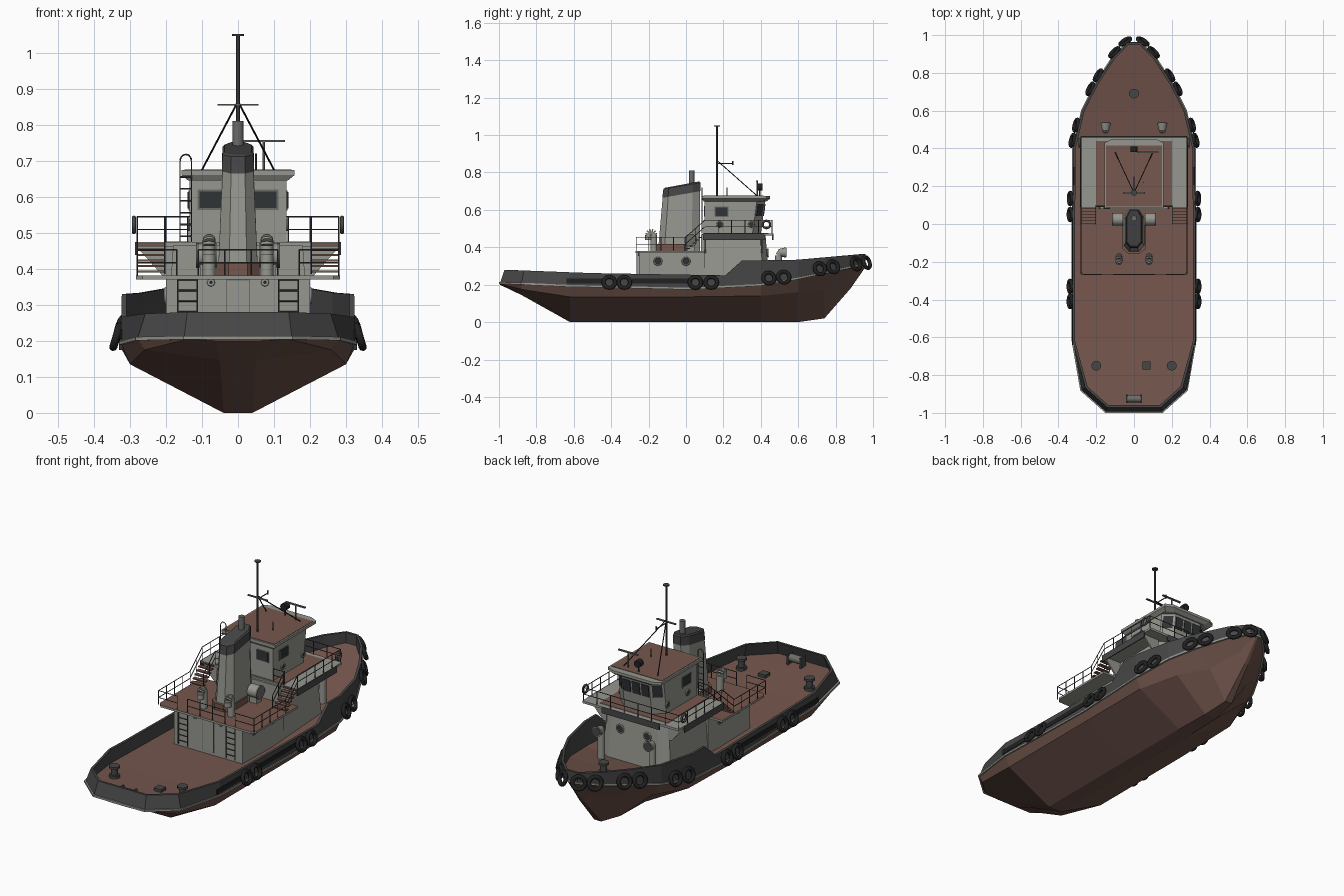
import bpy, bmesh, math
from mathutils import Vector, Matrix

if "Cube" in bpy.data.objects:
    bpy.data.objects.remove(bpy.data.objects["Cube"])

def mat(name, r, g, b):
    m = bpy.data.materials.new(name)
    m.diffuse_color = (r, g, b, 1)
    m.use_nodes = True
    m.node_tree.nodes["Principled BSDF"].inputs["Base Color"].default_value = m.diffuse_color
    return m

HULL = mat("hull brown", .15, .082, .065)
DECK = mat("deck brown", .18, .095, .075)
DARK = mat("dark grey", .062, .062, .064)
PALE = mat("pale grey", .31, .31, .28)
MID = mat("mid grey", .15, .15, .14)
BLACK = mat("rubber black", .015, .015, .015)
GLASS = mat("window glass", .03, .033, .036)

def finish(name, bm, *mats, rule=None, smooth=False):
    bmesh.ops.recalc_face_normals(bm, faces=bm.faces)
    bm.normal_update()
    for f in bm.faces:
        f.smooth = smooth and len(f.verts) == 4
        if rule:
            f.material_index = rule(f)
    me = bpy.data.meshes.new(name)
    bm.to_mesh(me)
    bm.free()
    for m in mats:
        me.materials.append(m)
    o = bpy.data.objects.new(name, me)
    bpy.context.collection.objects.link(o)
    return o

def box(name, x0, x1, y0, y1, z0, z1, *m, rule=None):
    bm = bmesh.new()
    M = Matrix.Translation(((x0+x1)/2, (y0+y1)/2, (z0+z1)/2)) @ Matrix.Diagonal((abs(x1-x0), y1-y0, z1-z0, 1))
    bmesh.ops.create_cube(bm, size=1, matrix=M)
    return finish(name, bm, *m, rule=rule)

def is_top(f):
    return int(f.normal.z > .6)

def loft(name, rings, *mats, rule=None):
    bm = bmesh.new()
    vs = [[bm.verts.new(p) for p in r] for r in rings]
    n = len(vs[0])
    for a, b in zip(vs, vs[1:]):
        for i in range(n):
            bm.faces.new((a[i], a[(i+1) % n], b[(i+1) % n], b[i]))
    bm.faces.new(vs[0])
    bm.faces.new(vs[-1])
    return finish(name, bm, *mats, rule=rule)

def tubes(name, segs, r, m, n=6, r2=None):
    bm = bmesh.new()
    for p, q in segs:
        p, q = Vector(p), Vector(q)
        M = Matrix.Translation((p+q)/2) @ (q-p).to_track_quat('Z', 'Y').to_matrix().to_4x4()
        bmesh.ops.create_cone(bm, cap_ends=True, segments=n, radius1=r, radius2=r if r2 is None else r2,
                              depth=(q-p).length, matrix=M)
    return finish(name, bm, m, smooth=n > 8)

def chain(pts):
    return list(zip(pts, pts[1:]))

def ring(name, c, axis, R, r, m, n=20, k=8):
    q = Vector(axis).to_track_quat('Z', 'Y')
    bm = bmesh.new()
    g = [[bm.verts.new(Vector(c) + q @ Vector(((R+r*math.cos(b))*math.cos(a), (R+r*math.cos(b))*math.sin(a), r*math.sin(b))))
          for b in (2*math.pi*j/k for j in range(k))] for a in (2*math.pi*i/n for i in range(n))]
    for i in range(n):
        for j in range(k):
            bm.faces.new((g[i][j], g[(i+1) % n][j], g[(i+1) % n][(j+1) % k], g[i][(j+1) % k]))
    return finish(name, bm, m, smooth=True)

def panel(name, c, u, v, w, h, m, t=.006):
    u, v = Vector(u).normalized(), Vector(v).normalized()
    M = Matrix.Translation(c) @ Matrix((u, v, u.cross(v))).transposed().to_4x4() @ Matrix.Diagonal((w, h, t, 1))
    bm = bmesh.new()
    bmesh.ops.create_cube(bm, size=1, matrix=M)
    return finish(name, bm, m)

def lerp(tab, y):
    for (a, p), (b, q) in chain(tab):
        if y <= b:
            return p + (q-p)*max(0, (y-a)/(b-a))
    return tab[-1][1]

# Hull: y, sheer half width, sheer z, chine half width, chine z, keel half width, keel z
ST = [(-.995, .15, .21, .14, .205, .06, .2), (-.88, .28, .207, .26, .175, .05, .145), (-.62, .325, .195, .3, .135, .04, 0),
      (.0, .325, .18, .3, .135, .04, 0), (.4, .322, .2, .295, .14, .04, 0), (.6, .275, .235, .22, .16, .035, 0),
      (.74, .205, .265, .12, .17, .02, .02), (.88, .115, .295, .05, .23, .01, .18), (.96, .035, .312, .015, .305, .005, .295)]
loft("hull", [[(b, y, z), (c, y, cz), (k, y, kz), (-k, y, kz), (-c, y, cz), (-b, y, z)]
              for y, b, z, c, cz, k, kz in ST], HULL, DECK, rule=is_top)
WID = [(s[0], s[1]) for s in ST]
SHEER = [(s[0], s[2]) for s in ST]
TOP = [(-1, .28), (-.5, .262), (.21, .25), (.3, .33), (.56, .33), (.96, .365)]
LEAN = [(-1, .026), (-.88, .026), (-.62, 0), (1, 0)]

# Bulwark and rubbing strake follow the deck outline; the stern leans inward
YS = sorted([s[0] for s in ST] + [-.5, .21, .3])
half = [Vector((lerp(WID, y), y)) for y in YS]
path = half + [Vector((-p.x, p.y)) for p in reversed(half)]
def normal(i):
    a, b, c = path[i-1], path[i], path[(i+1) % len(path)]
    n = sum(((Vector((d.y, -d.x)).normalized()) for d in (b-a, c-b)), Vector((0, 0)))
    return n.normalized()
def wall(name, out, inn, zlo, zhi, m, lean=0):
    bm = bmesh.new()
    rs = []
    for i, p in enumerate(path):
        n = normal(i)
        o, q, k = p+n*out, p-n*inn, n*lerp(LEAN, p.y)*lean
        a, b = zlo(p.y), zhi(p.y)
        rs.append([bm.verts.new(v) for v in ((*o, a), (*(o-k), b), (*(q-k), b), (*q, a))])
    for i in range(len(rs)):
        a, b = rs[i], rs[(i+1) % len(rs)]
        for j in range(4):
            bm.faces.new((a[j], a[(j+1) % 4], b[(j+1) % 4], b[j]))
    finish(name, bm, m)
wall("bulwark", 0, .013, lambda y: lerp(SHEER, y)-.004, lambda y: lerp(TOP, y), DARK, 1)
wall("rubbing_strake", .005, .01, lambda y: lerp(SHEER, y)-.006, lambda y: lerp(SHEER, y)+.004, PALE)

# Tyre fenders
def tyre(y, z, s, tilt=-.3):
    w = lerp(WID, y)
    d = (lerp(WID, y+.01)-lerp(WID, y-.01))/.02 if y < .95 else -1/.6
    n = Vector((1, -d, 0)).normalized()
    c = Vector((w, y, z)) + n*.013
    ring("tyre_fender", (s*c.x, c.y, c.z), (s*n.x, n.y, -tilt), .031, .0105, BLACK)
for s in (1, -1):
    for y, z in ((-.41, .212), (-.33, .212), (.05, .212), (.135, .212), (.44, .235), (.52, .24),
                 (.71, .285), (.78, .295), (.9, .31), (.955, .318)):
        tyre(y, z, s)
    for a, b in ((-.64, -.44), (-.29, .02)):
        box("freeing_port", s*.322, s*.328, a, b, .207, .232, BLACK)

# Aft deckhouse, boat deck and forward house
box("aft_deckhouse", -.2, .2, -.25, .1, .17, .372, PALE)
def plan(z, w, y0, y1, cx, cy):
    return [(-w, y0, z), (w, y0, z), (w, y1-cy, z), (w-cx, y1, z), (cx-w, y1, z), (-w, y1-cy, z)]
loft("boat_deck", [[(-.283, .1, z), (-.283, -.25, z), (-.265, -.27, z), (.265, -.27, z), (.283, -.25, z), (.283, .1, z)]
                   for z in (.37, .381)], PALE, DECK, rule=is_top)
loft("forward_house", [plan(.17, .2, .08, .45, .05, .03), plan(.465, .18, .08, .425, .05, .03)], PALE)
box("bridge_deck", -.283, .283, .09, .465, .462, .474, PALE)
box("bridge_deck_floor", -.2, .2, .096, .44, .47, .4765, PALE, DECK, rule=is_top)
for s in (1, -1):
    box("wing_fascia", s*.281, s*.286, .09, .42, .438, .474, DARK)
    for y in (.1, .4):
        loft("wing_bracket", [[(s*.18, y+d, .37), (s*.2, y+d, .37), (s*.283, y+d, .463), (s*.18, y+d, .463)] for d in (0, .008)], PALE)
    for i in range(6):
        box("stair_tread", s*.205, s*.28, .002+i*.016, .022+i*.016, .39+i*.015, .396+i*.015, DECK)
box("front_fascia", -.17, .17, .461, .467, .44, .474, DARK)

# Doors, portholes and ladders
panel("aft_door_frame", (0, -.25, .285), (1, 0, 0), (0, 0, 1), .068, .17, MID, .004)
panel("aft_door", (0, -.252, .285), (1, 0, 0), (0, 0, 1), .062, .164, PALE)
def porthole(c, ax, r=.02):
    c, ax = Vector(c), Vector(ax)
    tubes("porthole_glass", [(c-ax*.004, c+ax*.003)], r, GLASS, 16)
    ring("porthole_rim", c+ax*.002, ax, r, .004, PALE, 16, 6)
for s in (1, -1):
    porthole((s*.075, -.251, .362), (0, -1, 0), .007)
    for y in (-.15, 0):
        porthole((s*.2, y, .325), (s, 0, 0))
    for y in (.19, .36):
        porthole((s*(.136), y-.01, .522), (s, 0, 0), .014)
    porthole((s*.08, .436, .37), (0, 1, .05), .02)
    lx = s*.14
    tubes("deck_ladder", [((lx+d, -.262, .2), (lx+d, -.262, .38)) for d in (-.027, .027)] +
          [((lx-.027, -.262, .22+.03*i), (lx+.027, -.262, .22+.03*i)) for i in range(6)], .0025, DARK)

# Wheelhouse with raked front
loft("wheelhouse", [plan(.47, .135, .1, .4, .055, .045), plan(.655, .135, .1, .425, .055, .045)], PALE)
loft("wheelhouse_roof", [plan(.645, .138, .095, .43, .04, .02), plan(.66, .157, .085, .45, .04, .02),
                         plan(.674, .157, .085, .45, .04, .02)], PALE)
box("roof_top", -.149, .149, .093, .415, .67, .676, DECK)
tilt = (0, .134, .99)
for x in (-.054, 0, .054):
    panel("front_window", (x, .418, .6), (1, 0, 0), tilt, .044, .065, GLASS)
for s in (1, -1):
    panel("corner_window", (s*.1075, .3935, .6), (-s*.055, .045, 0), tilt, .05, .065, GLASS)
    panel("side_window_frame", (s*.135, .19, .59), (0, 1, 0), (0, 0, 1), .076, .056, MID)
    panel("side_window", (s*.136, .19, .59), (0, 1, 0), (0, 0, 1), .066, .046, GLASS, .008)
    panel("aft_window_frame", (s*.075, .1, .592), (1, 0, 0), (0, 0, 1), .074, .056, MID)
    panel("aft_window", (s*.075, .099, .592), (1, 0, 0), (0, 0, 1), .064, .046, GLASS, .008)

# Hooped ladder beside the wheelhouse
arc = [(-.145+.016*math.cos(a), .085, .7+.018*math.sin(a)) for a in (math.pi*i/6 for i in range(7))]
tubes("roof_ladder", chain([(-.129, .085, .475)] + arc + [(-.161, .085, .475)]) +
      [((-.161, .085, .49+.033*i), (-.129, .085, .49+.033*i)) for i in range(6)], .0022, DARK)

# Funnel with brown base, dark slanted cap and exhaust pipe
def fr(w, y0, y1, z0, z1):
    pts = [(-.45, 0), (.45, 0), (1, .15), (1, .8), (.5, 1), (-.5, 1), (-1, .8), (-1, .15)]
    return [(x*w, y0+(y1-y0)*t, z0+(z1-z0)*t) for x, t in pts]
loft("funnel_base", [fr(.06, -.16, .03, z, z) for z in (.375, .415)], DECK)
loft("funnel", [fr(.056, -.15, .075, .375, .375), fr(.043, -.125, .075, .665, .7)], PALE)
loft("funnel_cap", [fr(.045, -.127, .077, .665, .7), fr(.043, -.121, .077, .712, .745), fr(.037, -.113, .071, .718, .752)], DARK)
tubes("exhaust_pipe", [((0, .03, .72), (0, .03, .81))], .015, MID, 12)

# Mast, stays, radar and searchlight
tubes("mast", [((0, .165, .67), (0, .165, 1.05))], .005, DARK, 8)
tubes("mast_cap", [((0, .165, 1.047), (0, .165, 1.052))], .016, DARK, 12)
tubes("mast_stays", [((0, .165, .865), (s*.1, .38, .675)) for s in (1, -1)], .0026, BLACK)
box("mast_crosstree", -.057, .057, .16, .17, .853, .858, MID)
tubes("mast_forward_arm", [((0, .165, .848), (0, .25, .848)), ((0, .25, .84), (0, .25, .862))], .003, DARK)
tubes("aerial", [((.05, .22, .675), (.05, .22, .72))], .0025, DARK)
tubes("radar_post", [((.072, .38, .675), (.072, .38, .755))], .004, MID)
box("radar_bar", .015, .13, .375, .385, .752, .758, MID)
tubes("searchlight_post", [((0, .395, .675), (0, .395, .72))], .004, DARK)
tubes("searchlight", [((0, .38, .722), (0, .41, .722))], .019, BLACK, 12)

# Railings
def rail(name, pts, h, step=.075):
    segs = []
    for p, q in chain([Vector(p) for p in pts]):
        n = max(1, round((q-p).length/step))
        for i in range(n+1):
            b = p.lerp(q, i/n)
            segs.append((b, b+Vector((0, 0, h))))
        segs += [(p+Vector((0, 0, h*k)), q+Vector((0, 0, h*k))) for k in (.5, 1)]
    tubes(name, segs, .0021, DARK, 5)
for s in (1, -1):
    rail("aft_rail", [(s*.28, 0, .38), (s*.28, -.266, .38), (s*.17, -.266, .38)], .073)
    rail("wing_aft_rail", [(s*.2, .095, .474), (s*.14, .095, .474)], .07)
    for x in (.203, .28):
        rail("stair_rail", [(s*x, 0, .385), (s*x, .1, .474)], .07, .06)
    ring("life_ring", (s*.289, .43, .522), (1, 0, 0), .02, .006, DARK, 16, 6)
rail("aft_centre_rail", [(-.11, -.266, .38), (.11, -.266, .38)], .073)
rail("bridge_rail", [(.28, .1, .474), (.28, .46, .474), (-.28, .46, .474), (-.28, .1, .474)], .07)

# Ventilators and drums
for s in (1, -1):
    x = s*.08
    neck = [(x, -.172-.014*(1-math.cos(a)), .465+.015*math.sin(a)) for a in (math.pi*i/6 for i in range(7))]
    tubes("gooseneck_vent", chain([(x, -.172, .38)] + neck + [(x, -.2, .44)]), .018, PALE, 12)
    tubes("drum", [((s*.058, .025, .437), (s*.112, .025, .437))], .033, PALE, 14)
    tubes("drum_rim", [((s*.108, .025, .437), (s*.116, .025, .437))], .035, MID, 14)
    box("drum_stand", s*.065, s*.105, .005, .045, .38, .43, PALE)
    v = s*.15
    tubes("cowl_stem", chain([(v, .495, .2), (v, .495, .355), (v, .51, .375)]), .018, PALE, 12)
    tubes("cowl_mouth", [((v, .495, .372), (v, .535, .372))], .018, PALE, 12, .028)
    tubes("cowl_opening", [((v, .534, .372), (v, .537, .372))], .023, DARK, 12)

# Deck fittings
for x, y, z in ((-.2, -.75, .2), (.2, -.75, .2), (0, .69, .25)):
    tubes("bollard_post", [((x, y, z), (x, y, z+.055))], .017, DARK, 12)
    tubes("bollard_cap", [((x, y, z+.05), (x, y, z+.062))], .026, DARK, 12)
    tubes("bollard_base", [((x, y, z), (x, y, z+.015))], .026, DARK, 12)
box("deck_hatch", .045, .087, -.77, -.728, .19, .217, DARK)
tubes("stern_roller", [((-.036, -.925, .24), (.036, -.925, .24))], .02, MID, 12)
for s in (1, -1):
    box("roller_bracket", s*.034, s*.042, -.947, -.903, .2, .262, DARK)
